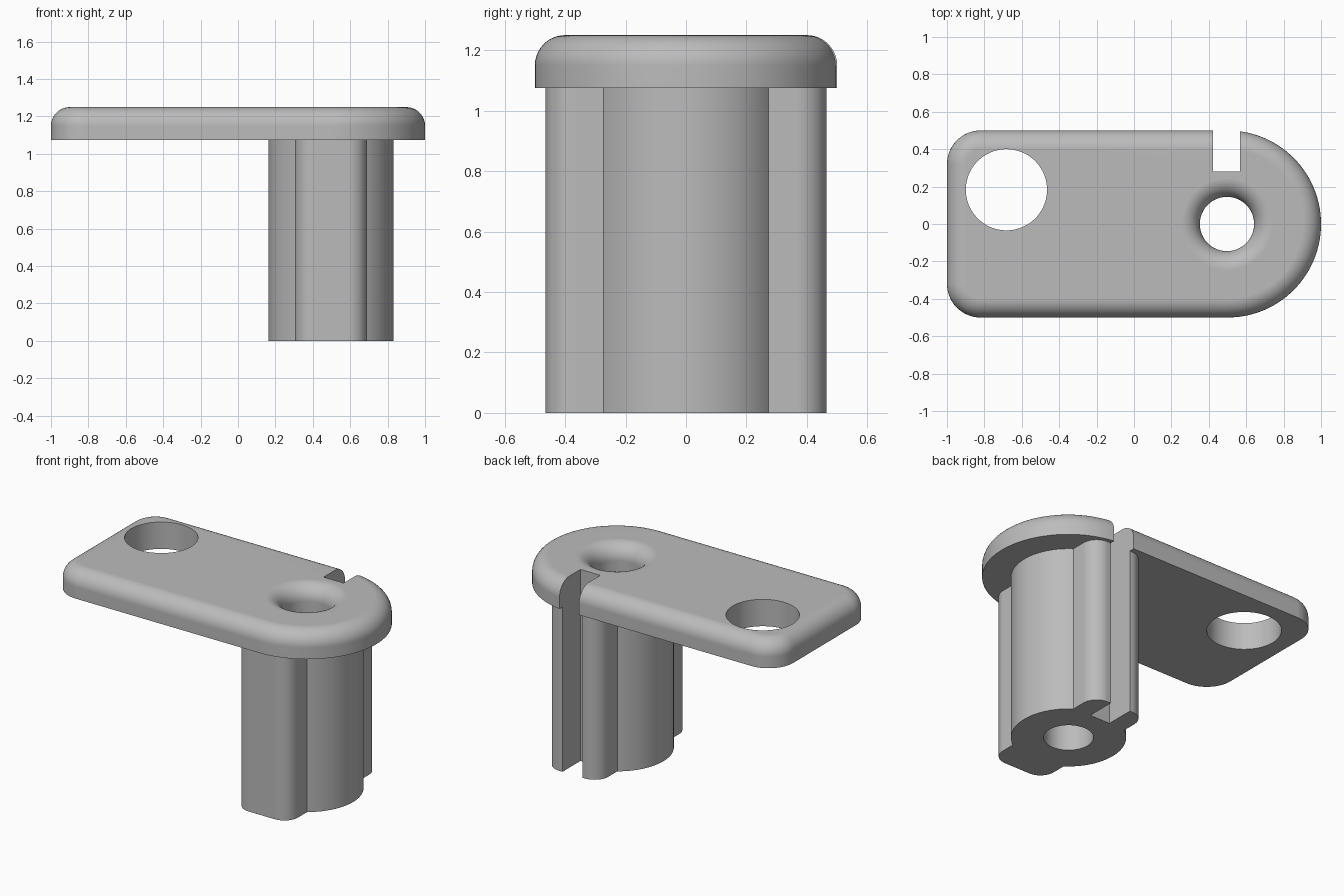
import bpy, bmesh
from math import sin, cos, pi

cube = bpy.data.objects.get("Cube")
if cube:
    bpy.data.objects.remove(cube, do_unlink=True)

grey = bpy.data.materials.new("plain grey")
grey.use_nodes = True
colour = (0.5, 0.5, 0.5, 1)
grey.diffuse_color = colour
grey.node_tree.nodes["Principled BSDF"].inputs["Base Color"].default_value = colour

BOTTOM, TOP, FILLET = 1.075, 1.25, 0.1
PIVOT = 0.497      # x of the stem axis
STEPS = 32


def outline(x0, x1, half, r_left, r_right, inset=0):
    """Rounded rectangle, symmetric in y, optionally shrunk."""
    pts = []
    corners = [(x1 - r_right, half - r_right, r_right, 0),
               (x0 + r_left, half - r_left, r_left, 1),
               (x0 + r_left, r_left - half, r_left, 2),
               (x1 - r_right, r_right - half, r_right, 3)]
    for cx, cy, r, quarter in corners:
        for i in range(STEPS + 1):
            a = (quarter + i / STEPS) * pi / 2
            p = (cx + (r - inset) * cos(a), cy + (r - inset) * sin(a))
            if not pts or abs(p[0] - pts[-1][0]) + abs(p[1] - pts[-1][1]) > 1e-5:
                pts.append(p)
    if abs(pts[0][0] - pts[-1][0]) + abs(pts[0][1] - pts[-1][1]) < 1e-5:
        pts.pop()
    return pts


def circle(x, y, r, n=4 * STEPS):
    return [(x + r * cos(2 * pi * i / n), y + r * sin(2 * pi * i / n)) for i in range(n)]


def loft(name, layers):
    """Closed solid through stacked rings, given as (points, z)."""
    bm = bmesh.new()
    rings = [[bm.verts.new((x, y, z)) for x, y in pts] for pts, z in layers]
    for low, high in zip(rings, rings[1:]):
        n = len(low)
        for i in range(n):
            j = (i + 1) % n
            bm.faces.new((low[i], low[j], high[j], high[i]))
    bm.faces.new(rings[0][::-1])
    bm.faces.new(rings[-1])
    bmesh.ops.recalc_face_normals(bm, faces=bm.faces[:])
    mesh = bpy.data.meshes.new(name)
    bm.to_mesh(mesh)
    bm.free()
    mesh.materials.append(grey)
    ob = bpy.data.objects.new(name, mesh)
    bpy.context.collection.objects.link(ob)
    return ob


def combine(target, tool, operation):
    bpy.ops.object.select_all(action='DESELECT')
    target.select_set(True)
    bpy.context.view_layer.objects.active = target
    mod = target.modifiers.new(operation, 'BOOLEAN')
    mod.operation, mod.solver, mod.object = operation, 'EXACT', tool
    bpy.ops.object.modifier_apply(modifier=mod.name)
    bpy.data.objects.remove(tool, do_unlink=True)


# Plate with rounded upper rim
layers = [(outline(-1, 1, 0.5, 0.18, 0.5), BOTTOM)]
for i in range(11):
    a = i / 10 * pi / 2
    layers.append((outline(-1, 1, 0.5, 0.18, 0.5, FILLET * (1 - cos(a))),
                   TOP - FILLET + FILLET * sin(a)))
bracket = loft("bracket_plate_and_stem", layers)

# Round stem with front and back ribs
stem_top = BOTTOM + 0.04
stem = loft("stem", [(circle(PIVOT, 0, 0.335), z) for z in (0, stem_top)])
ribs = outline(PIVOT - 0.193, PIVOT + 0.193, 0.465, 0.1, 0.1)
combine(stem, loft("ribs", [(ribs, z) for z in (0, stem_top)]), 'UNION')
combine(bracket, stem, 'UNION')

# Pivot bore with flared mouth
bore = 0.145
layers = [(circle(PIVOT, 0, bore), -0.1)]
for i in range(11):
    a = i / 10 * pi / 2
    layers.append((circle(PIVOT, 0, bore + FILLET * (1 - cos(a))),
                   TOP - FILLET + FILLET * sin(a)))
layers.append((circle(PIVOT, 0, bore + FILLET), TOP + 0.1))
combine(bracket, loft("bore_cutter", layers), 'DIFFERENCE')

# Large hole at the far end
hole = circle(-0.682, 0.183, 0.217)
combine(bracket, loft("hole_cutter", [(hole, 1), (hole, 1.4)]), 'DIFFERENCE')

# Key slot down the back
slot = [(0.422, 0.28), (0.566, 0.28), (0.566, 0.7), (0.422, 0.7)]
combine(bracket, loft("slot_cutter", [(slot, -0.1), (slot, 1.4)]), 'DIFFERENCE')

# Smooth curves, crisp edges
bpy.ops.object.shade_smooth_by_angle(angle=pi / 6)
weighted = bracket.modifiers.new("even shading", 'WEIGHTED_NORMAL')
weighted.keep_sharp = True
